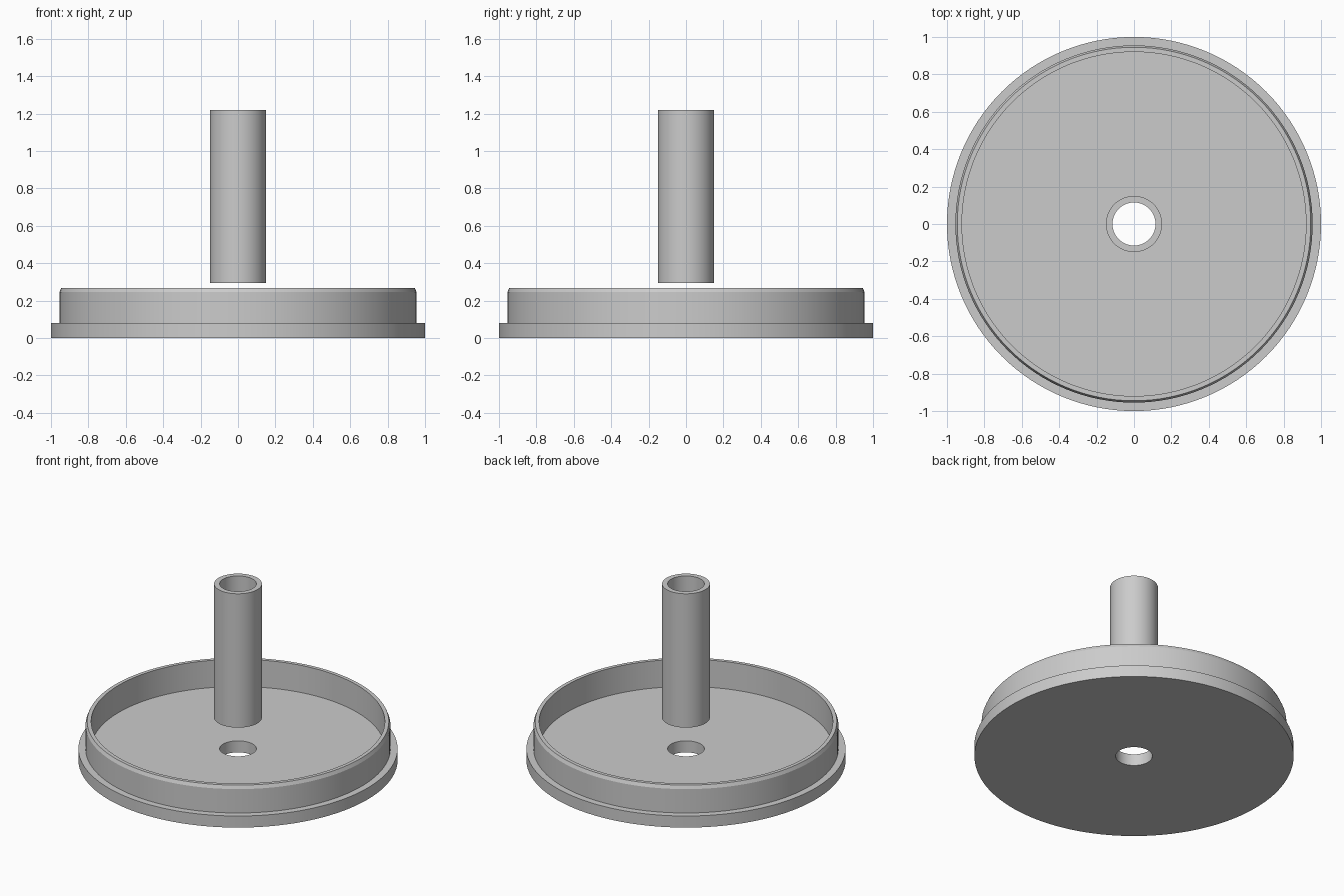
import bpy
import bmesh
import math

SIDES = 128

cube = bpy.data.objects.get("Cube")
if cube:
    bpy.data.objects.remove(cube, do_unlink=True)

grey = bpy.data.materials.new("plain grey")
grey.use_nodes = True
colour = (0.6, 0.6, 0.6, 1)
grey.diffuse_color = colour
grey.node_tree.nodes["Principled BSDF"].inputs["Base Color"].default_value = colour


def lathe(name, profile):
    """Spin a closed (radius, height) profile around the z axis."""
    bm = bmesh.new()
    verts = [bm.verts.new((r, 0, z)) for r, z in profile]
    edges = [bm.edges.new((v, verts[i - 1])) for i, v in enumerate(verts)]
    bmesh.ops.spin(bm, geom=verts + edges, cent=(0, 0, 0), axis=(0, 0, 1),
                   angle=math.tau, steps=SIDES, use_merge=True)
    bmesh.ops.remove_doubles(bm, verts=bm.verts, dist=0.0001)
    bmesh.ops.recalc_face_normals(bm, faces=bm.faces)
    mesh = bpy.data.meshes.new(name)
    bm.to_mesh(mesh)
    bm.free()
    mesh.materials.append(grey)
    obj = bpy.data.objects.new(name, mesh)
    bpy.context.collection.objects.link(obj)
    bpy.ops.object.select_all(action="DESELECT")
    obj.select_set(True)
    bpy.context.view_layer.objects.active = obj
    bpy.ops.object.shade_smooth_by_angle(angle=math.radians(15))
    return obj


HOLE = 0.115
FLOOR = 0.08

# Lid: flanged disc with a centre hole and a raised, chamfered rim
lathe("lid", [
    (HOLE, 0), (1, 0), (1, FLOOR),
    (0.955, FLOOR), (0.955, 0.245), (0.945, 0.268),
    (0.92, 0.268), (0.92, FLOOR), (HOLE, FLOOR),
])

# Tube: hollow sleeve hovering above the hole
lathe("tube", [(HOLE, 0.295), (0.15, 0.295), (0.15, 1.22), (HOLE, 1.22)])
